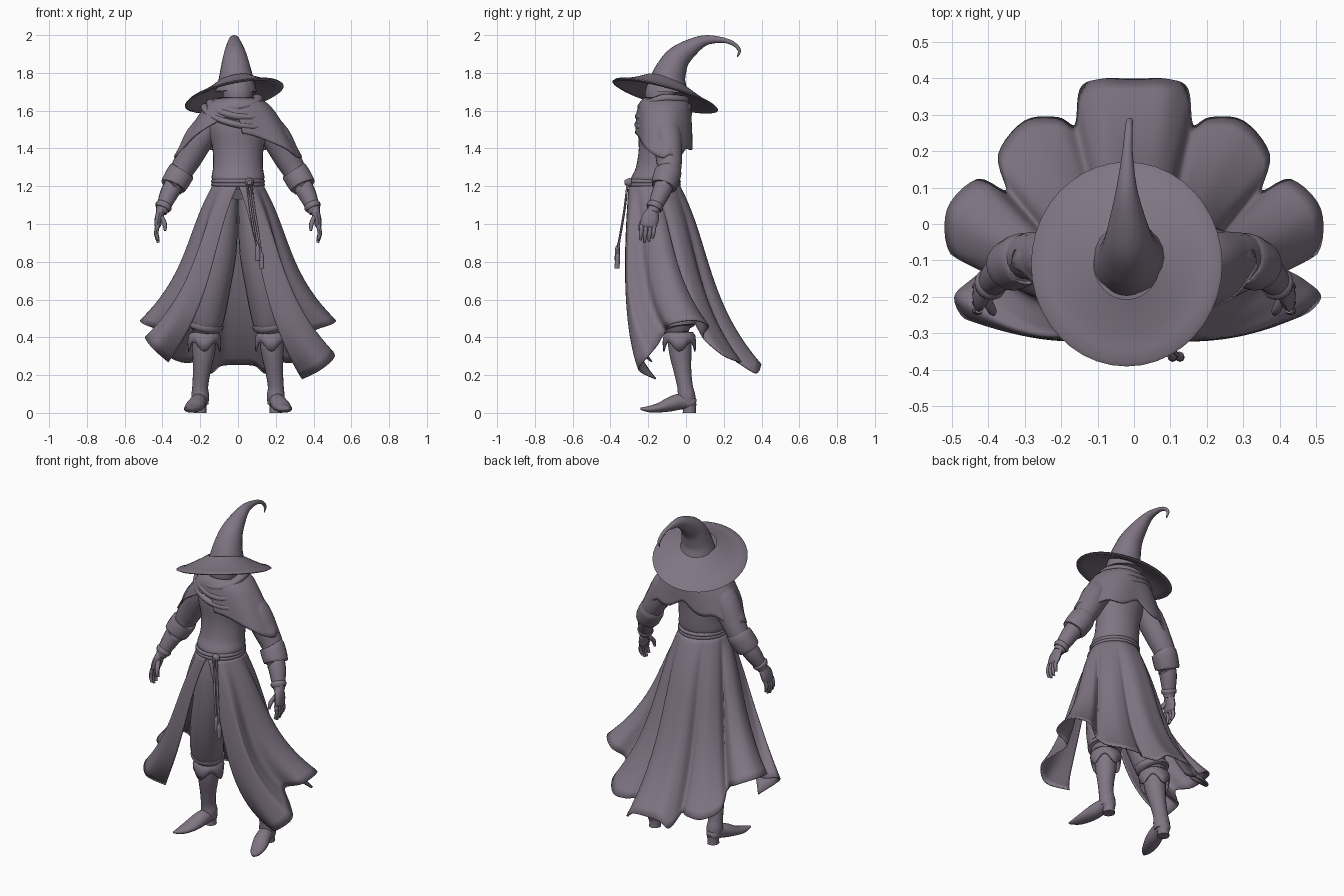
import bpy, bmesh, math
from mathutils import Vector

if "Cube" in bpy.data.objects:
    bpy.data.objects.remove(bpy.data.objects["Cube"])

cloth = bpy.data.materials.new("dusty_purple")
cloth.use_nodes = True
COLOR = (0.215, 0.18, 0.23, 1)
cloth.diffuse_color = COLOR
cloth.node_tree.nodes["Principled BSDF"].inputs["Base Color"].default_value = COLOR


def loft(name, rings, closed=True, caps=True, loop=False, thick=0, angle=45):
    """Skin a list of equal-length rings; loop joins the last ring to the first."""
    bm = bmesh.new()
    rows = [[bm.verts.new(p) for p in ring] for ring in rings]
    n = len(rows[0])
    for i in range(len(rows) if loop else len(rows) - 1):
        a, b = rows[i], rows[(i + 1) % len(rows)]
        for j in range(n if closed else n - 1):
            k = (j + 1) % n
            bm.faces.new((a[j], a[k], b[k], b[j]))
    if caps and closed and not loop:
        bm.faces.new(rows[0])
        bm.faces.new(rows[-1])
    bmesh.ops.recalc_face_normals(bm, faces=bm.faces)
    mesh = bpy.data.meshes.new(name)
    bm.to_mesh(mesh)
    bm.free()
    mesh.materials.append(cloth)
    ob = bpy.data.objects.new(name, mesh)
    bpy.context.collection.objects.link(ob)
    if thick:
        mod = ob.modifiers.new("thickness", "SOLIDIFY")
        mod.thickness = thick
        mod.offset = 0
    bpy.ops.object.select_all(action="DESELECT")
    bpy.context.view_layer.objects.active = ob
    ob.select_set(True)
    bpy.ops.object.shade_smooth_by_angle(angle=math.radians(angle))
    return ob


def spline(pts, sub, loop=False):
    """Catmull-Rom through points of any dimension."""
    out, n = [], len(pts)
    at = lambda i: pts[i % n] if loop else pts[max(0, min(n - 1, i))]
    for i in range(n if loop else n - 1):
        for s in range(sub):
            t = s / sub
            out.append([0.5 * (2 * b + (c - a) * t + (2 * a - 5 * b + 4 * c - d) * t * t
                               + (3 * b - a - 3 * c + d) * t ** 3)
                        for a, b, c, d in zip(at(i - 1), at(i), at(i + 1), at(i + 2))])
    return out if loop else out + [list(pts[-1])]


def tube(name, pts, sides=16, sub=4, loop=False, side=1, ref=(1, 0, 0)):
    """Sweep ellipses along (x, y, z, radius across, radius deep) points."""
    pts = [(p[0] * side, *p[1:4], p[-1]) for p in pts]
    path = spline(pts, sub, loop)
    rings, n = [], len(path)
    for i, p in enumerate(path):
        a = path[i - 1] if loop or i else p
        b = path[(i + 1) % n] if loop or i < n - 1 else p
        d = (Vector(b[:3]) - Vector(a[:3])).normalized()
        u = Vector(ref)
        u = (u - d * u.dot(d)).normalized()
        w = d.cross(u)
        rings.append([Vector(p[:3]) + u * p[3] * math.cos(k * math.tau / sides)
                      + w * p[4] * math.sin(k * math.tau / sides) for k in range(sides)])
    return loft(name, rings, loop=loop)


def ellipse(cx, cy, z, rx, ry, n=32):
    return [(cx + rx * math.cos(k * math.tau / n), cy + ry * math.sin(k * math.tau / n), z)
            for k in range(n)]


# Hat: curled cone and tilted brim
tube("hat_cone", [(-.01, -.1, 1.7, .11), (-.01, -.095, 1.76, .095), (-.012, -.08, 1.81, .083),
                  (-.015, -.045, 1.875, .067), (-.018, .02, 1.93, .048), (-.02, .1, 1.972, .028),
                  (-.018, .19, 1.974, .015), (-.015, .25, 1.955, .011), (-.012, .282, 1.92, .009),
                  (-.01, .272, 1.885, .003)], 20)
rings = []
for r, lift in ((.09, .075), (.12, .057), (.17, .03), (.22, .006), (.252, -.003),
                (.262, -.012), (.25, -.018), (.22, -.008), (.17, .012), (.12, .035), (.08, .05)):
    ring = ellipse(-.02, -.11, 0, r, r * 1.07, 40)
    rings.append([(x, y, 1.69 + lift - .27 * (y + .11) + .2 * (x + .02)) for x, y, z in ring])
loft("hat_brim", rings, caps=False)

# Head in shadow, and neck
tube("head", [(0, -.13, 1.57, .055), (0, -.14, 1.63, .07), (0, -.135, 1.7, .08), (0, -.12, 1.76, .06)])

# Torso: blouse gathered at the belt
torso = [(1.18, .12, .11, -.165), (1.215, .125, .12, -.17), (1.245, .14, .125, -.165),
         (1.3, .132, .115, -.15), (1.4, .135, .11, -.14), (1.5, .16, .12, -.135),
         (1.57, .15, .115, -.13), (1.62, .09, .09, -.125)]
loft("torso", [ellipse(0, cy, z, rx, ry) for z, rx, ry, cy in spline(torso, 3)])

# Mantle: draped cape over the shoulders
cols = 72
profile = spline([(1.665, .1, .105), (1.63, .16, .13), (1.55, .22, .142), (1.44, .285, .148),
                  (1.33, .345, .15)], 6)


def mantle_hem(a):
    c, s = math.cos(a), math.sin(a)
    if s < 0:
        z = 1.48 - .13 * c * c + (.1 * abs(s) ** .5 if c < 0 else 0)
    else:
        z = 1.44 - .09 * abs(c) + .015 * math.sin(9 * a)
    return z


rings = []
levels = 12
for i in range(levels + 1):
    ring = []
    for k in range(cols):
        a = k * math.tau / cols
        z = 1.665 + (mantle_hem(a) - 1.665) * i / levels
        f = max(0, min(len(profile) - 1.001,
                       next((j for j, q in enumerate(profile) if q[0] <= z), len(profile) - 1)))
        hi, lo = profile[max(0, int(f) - 1)], profile[min(len(profile) - 1, int(f))]
        t = (hi[0] - z) / max(1e-6, hi[0] - lo[0])
        t = max(0, min(1, t))
        fold = 1 + .03 * math.sin(7 * a) * i / levels
        ring.append(((hi[1] + (lo[1] - hi[1]) * t) * math.cos(a) * fold,
                     -.115 + (hi[2] + (lo[2] - hi[2]) * t) * math.sin(a) * fold, z))
    rings.append(ring)
loft("mantle", rings, caps=False, thick=.01)

# Cowl: rolled folds around the neck, sagging across the front
for name, rx, ry, z, dip, lean, r in (("cowl_upper", .105, .11, 1.655, .035, .01, .022),
                                      ("cowl_middle", .14, .122, 1.62, .05, -.02, .022),
                                      ("cowl_lower", .175, .13, 1.585, .06, -.035, .018)):
    tube(name, [(rx * math.cos(a), -.12 + ry * math.sin(a),
                 z + dip * min(0, math.sin(a)) + lean * math.cos(a), r, r * 1.3)
                for a in [k * math.tau / 12 for k in range(12)]], 10, 4, True, 1, (0, 0, 1))

# Skirt: hem points from the front edge to the middle of the back
wing = {1: [(.34, -.16, .18), (.44, -.25, .23), (.51, -.2, .3), (.46, -.15, .36)],
        -1: [(.37, -.18, .27), (.45, -.26, .34), (.49, -.2, .4), (.44, -.15, .4)]}
rear = [(.4, -.11, .43), (.5, -.08, .47), (.51, .04, .49), (.43, .12, .46), (.35, .09, .4),
        (.37, .19, .31), (.3, .28, .27), (.21, .29, .27), (.16, .27, .27), (.145, .37, .21),
        (.09, .395, .25), (0, .395, .255)]
right_half = [(-x, y, z) for x, y, z in wing[-1] + rear][-2::-1]
hem = spline(wing[1] + rear + right_half, 5)
rows = 26
rings = []
for i in range(rows + 1):
    t = i / rows
    flare = .7 * t + .3 * t ** 4 + .5 * t * (1 - t) ** 3
    ring = []
    for k, (hx, hy, hz) in enumerate(hem):
        a = k / (len(hem) - 1) * math.tau - math.pi / 2
        wx, wy = .13 * math.cos(a), -.17 + .13 * math.sin(a)
        front = max(0, min(1, (-hy - .08) / .08)) if hy < 0 else 0
        fy = flare * (1 - front) + t ** 6 * front
        ring.append((wx + (hx - wx) * flare,
                     wy + (hy - wy) * fy - .02 * front * math.sin(math.pi * t), 1.21 + (hz - 1.21) * t))
    rings.append(ring)
loft("skirt", rings, closed=False, thick=.008, angle=60)

# Belt, knot and hanging cords
for name, z in (("belt_upper", 1.226), ("belt_lower", 1.208)):
    tube(name, [(x, y, zz, .011) for x, y, zz in ellipse(0, -.17, z, .132, .132, 24)],
         8, 1, True, 1, (0, 0, 1))
tube("belt_knot", [(.06, -.285, 1.22, .014), (.06, -.3, 1.22, .025), (.06, -.325, 1.22, .012)], 10, 3)
for name, x, end in (("cord_outer", .07, .8), ("cord_inner", .05, .84)):
    tube(name, [(x, -.31, 1.21, .006), (x + .015, -.325, 1.08, .006), (x + .04, -.35, .93, .006),
                (x + .052, -.36, end + .05, .006), (x + .054, -.362, end + .03, .013),
                (x + .056, -.365, end - .035, .013)], 8, 3)

for s, word in ((1, "left"), (-1, "right")):
    # Arm: wide sleeve, turned cuff, gauntlet
    tube(word + "_sleeve", [(.13, -.11, 1.54, .07), (.2, -.1, 1.46, .078), (.26, -.09, 1.35, .07),
                            (.3, -.09, 1.28, .062), (.33, -.11, 1.22, .058)], 18, 4, False, s)
    tube(word + "_sleeve_cuff", [(.29, -.095, 1.29, .06), (.3, -.095, 1.275, .072),
                                 (.33, -.11, 1.225, .072), (.345, -.118, 1.2, .066),
                                 (.34, -.117, 1.205, .045)], 18, 3, False, s)
    tube(word + "_forearm", [(.32, -.105, 1.24, .05), (.36, -.13, 1.17, .05), (.395, -.165, 1.09, .037),
                             (.407, -.175, 1.06, .03)], 14, 4, False, s)
    tube(word + "_glove_rim", [(.385, -.158, 1.11, .036), (.393, -.164, 1.095, .046),
                               (.4, -.17, 1.08, .04)], 14, 3, False, s)
    # Hand: palm, four fingers, thumb
    tube(word + "_palm", [(.405, -.174, 1.075, .024, .03), (.418, -.187, 1.035, .022, .045),
                          (.425, -.198, .995, .018, .044), (.425, -.2, .98, .01, .035)], 12, 4, False, s)
    for f, (y, length) in enumerate(((-.234, .065), (-.212, .078), (-.189, .073), (-.168, .055))):
        tube("%s_finger_%d" % (word, f + 1),
             [(.425, y, .995, .012), (.433, y - .004, .98 - length * .45, .011),
              (.422, y - .008, .98 - length, .007)], 8, 3, False, s)
    tube(word + "_thumb", [(.408, -.2, 1.04, .015), (.39, -.235, 1.005, .013),
                           (.385, -.245, .965, .007)], 8, 3, False, s)

    # Leg: baggy breeches gathered below the knee
    tube(word + "_breeches", [(.06, -.16, 1.14, .06), (.08, -.16, 1.02, .078), (.1, -.14, .85, .092),
                              (.135, -.11, .67, .096), (.16, -.075, .54, .096), (.17, -.055, .47, .088),
                              (.175, -.045, .42, .06)], 20, 4, False, s)
    tube(word + "_knee_band", [(.17, -.05, .485, .07), (.172, -.05, .475, .094),
                               (.175, -.047, .45, .094), (.177, -.045, .44, .07)], 20, 3, False, s)

    # Boot: folded top with pointed hem, shaft, foot and heel
    rings = []
    for t, r in ((0, .068), (.15, .08), (.5, .085), (1, .082)):
        ring = []
        for k, (x, y, z) in enumerate(ellipse(.178, -.035, .425, r, r, 32)):
            point = .05 + .05 * math.cos(2 * (k * math.tau / 32 + math.pi / 2)) ** 2
            ring.append((s * x, y, z - t * point))
        rings.append(ring)
    loft(word + "_boot_fold", rings, caps=False, thick=.008)
    tube(word + "_boot_shaft", [(.178, -.035, .42, .068), (.182, -.03, .32, .06), (.192, -.018, .22, .047),
                                (.2, -.005, .14, .042), (.2, .003, .09, .047), (.2, .006, .045, .043)],
         18, 4, False, s)
    tube(word + "_foot", [(.198, .05, .05, .022, .02), (.2, .03, .055, .038, .035),
                          (.208, -.03, .06, .042, .042), (.222, -.085, .045, .047, .038),
                          (.24, -.14, .028, .044, .026), (.258, -.195, .02, .03, .017),
                          (.275, -.24, .022, .006, .006)], 16, 4, False, s)
    loft(word + "_heel", [ellipse(s * .2, .018, z, r, r * 1.05, 16)
                          for z, r in ((0, .034), (.02, .032), (.05, .036))])
